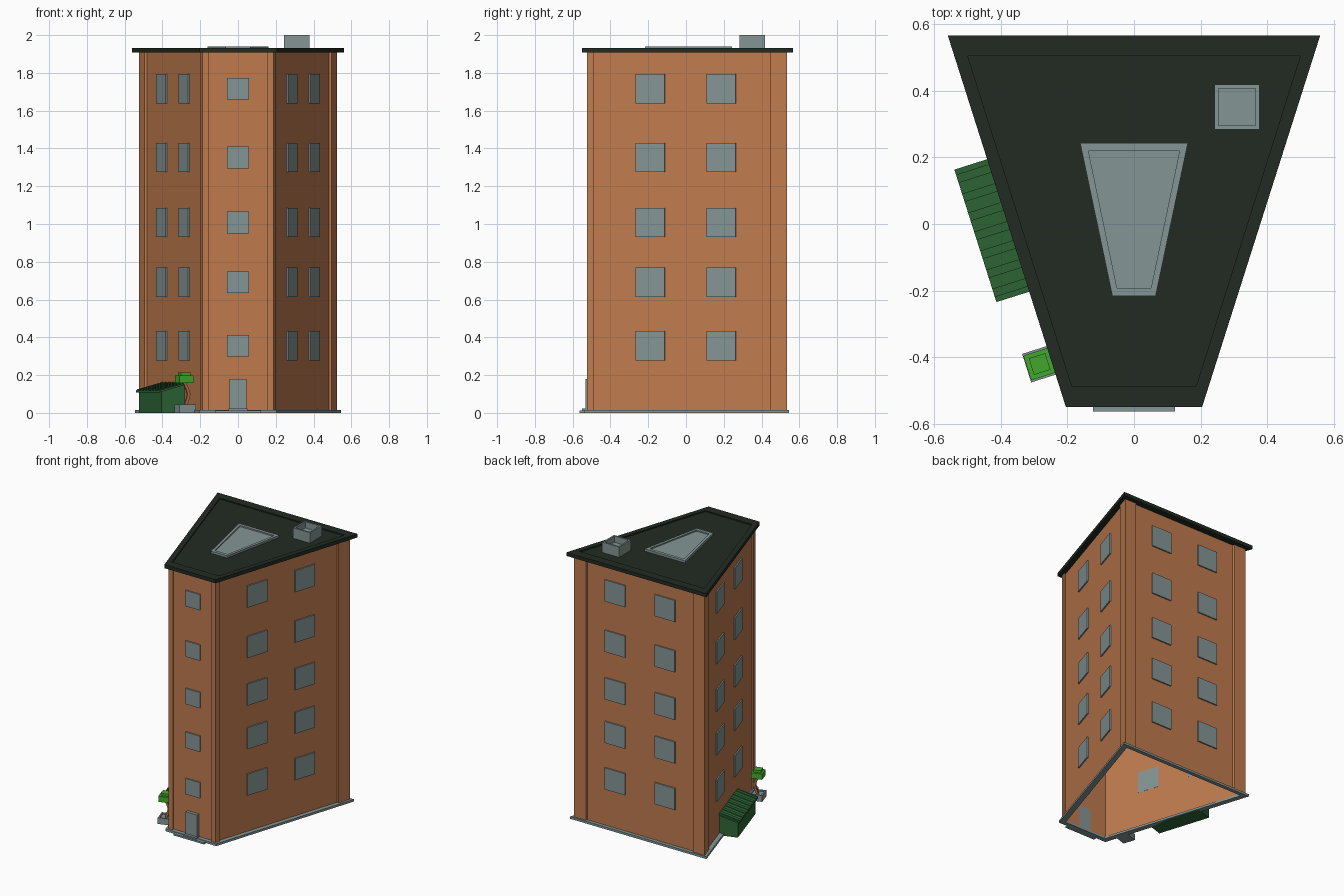
import bpy, bmesh, math
from mathutils import Vector

if "Cube" in bpy.data.objects:
    bpy.data.objects.remove(bpy.data.objects["Cube"])


def mat(name, r, g, b):
    m = bpy.data.materials.new(name)
    m.diffuse_color = (r, g, b, 1)
    m.use_nodes = True
    m.node_tree.nodes["Principled BSDF"].inputs["Base Color"].default_value = m.diffuse_color
    return m


BRICK = mat("orange_brick", .52, .197, .076)
GREY = mat("blue_grey", .235, .30, .30)
ROOF = mat("dark_roof", .015, .024, .016)
GREEN = mat("bin_green", .026, .13, .036)
LEAF = mat("leaf_green", .055, .39, .027)
BARK = mat("bark_brown", .42, .15, .06)


def loft(name, loops, material, caps=(True, True), closed=False):
    """Skin a run of equal-length point loops, optionally capped."""
    bm = bmesh.new()
    rows = [[bm.verts.new(p) for p in lp] for lp in loops]
    pairs = list(zip(rows, rows[1:])) + ([(rows[-1], rows[0])] if closed else [])
    for a, b in pairs:
        n = len(a)
        for i in range(n):
            j = (i + 1) % n
            bm.faces.new((a[i], a[j], b[j], b[i]))
    if not closed:
        if caps[0]:
            bm.faces.new(rows[0][::-1])
        if caps[1]:
            bm.faces.new(rows[-1])
    bmesh.ops.recalc_face_normals(bm, faces=bm.faces)
    me = bpy.data.meshes.new(name)
    bm.to_mesh(me)
    bm.free()
    me.materials.append(material)
    ob = bpy.data.objects.new(name, me)
    bpy.context.collection.objects.link(ob)
    return ob


def at(poly, z):
    return [Vector((x, y, z)) for x, y in poly]


def trap(yf, wf, yb, wb):
    return [(-wf, yf), (wf, yf), (wb, yb), (-wb, yb)]


def tray(name, outer, inner, z0, z1, floor, material):
    return loft(name, [at(outer, z0), at(outer, z1), at(inner, z1), at(inner, floor)], material)


class Frame:
    """Wall-aligned frame: u along the wall, v outwards, z up."""
    def __init__(self, ox, oy, nx, ny):
        self.o = Vector((ox, oy, 0))
        self.n = Vector((nx, ny, 0)).normalized()
        self.t = Vector((-self.n.y, self.n.x, 0))

    def p(self, u, v, z):
        return self.o + self.t * u + self.n * v + Vector((0, 0, z))

    def rect(self, u0, u1, v0, v1, z):
        return [self.p(u, v, z) for u, v in ((u0, v0), (u1, v0), (u1, v1), (u0, v1))]

    def box(self, name, u0, u1, v0, v1, z0, z1, material):
        return loft(name, [self.rect(u0, u1, v0, v1, z) for z in (z0, z1)], material)


SLOPE = .3176
INSET = .013


def wall_x(y):
    return .188 + (y + .524) * SLOPE - INSET * math.hypot(1, SLOPE)


# walls: open shell, recessed behind the corner piers
YF, YB = -.524 + INSET, .534 - INSET
body = trap(YF, wall_x(YF), YB, wall_x(YB))
loft("walls", [at(body, .005), at(body, 1.915)], BRICK, caps=(False, False))

# corner piers, L-shaped in plan
outer = [Vector(p) for p in trap(-.524, .188, .534, .524)]
for i, c in enumerate(outer):
    e1 = (outer[i - 1] - c).normalized()
    e2 = (outer[(i + 1) % 4] - c).normalized()
    size = .035 if i < 2 else .095
    t = .016
    plan = [c, c + e1 * size, c + e1 * size + e2 * t, c + (e1 + e2) * t,
            c + e2 * size + e1 * t, c + e2 * size]
    loft("corner_pier", [at(plan, .01), at(plan, 1.915)], BRICK)

# base kerb ring
kerb_out = trap(-.54, .203, .546, .546)
kerb_in = trap(-.508, .170, .518, .498)
loft("base_kerb", [at(kerb_out, 0), at(kerb_out, .016), at(kerb_in, .016), at(kerb_in, 0)],
     GREY, closed=True)

# roof slab with sunken top
tray("roof", trap(-.55, .205, .567, .56), trap(-.487, .187, .505, .5),
     1.907, 1.933, 1.925, ROOF)

# skylight and chimney
tray("skylight", trap(-.217, .065, .243, .162), trap(-.193, .051, .22, .137),
     1.92, 1.941, 1.932, GREY)
sq = lambda a: [(.31 - a, .352 - a), (.31 + a, .352 - a), (.31 + a, .352 + a), (.31 - a, .352 + a)]
tray("chimney", sq(.0675), sq(.056), 1.92, 2.0, 1.955, GREY)

# wall frames
front = Frame(0, YF, 0, -1)
back = Frame(0, YB, 0, 1)
right = Frame(wall_x(0), 0, 1, -SLOPE)
left = Frame(-wall_x(0), 0, -1, -SLOPE)

# windows on five floors
for z in (.356, .692, 1.008, 1.352, 1.717):
    front.box("front_window", -.058, .058, -.001, .009, z - .057, z + .057, GREY)
    for f, d in ((back, .2), (right, .197), (left, .197)):
        for s in (-d, d):
            f.box("window", s - .081, s + .081, -.001, .009, z - .078, z + .078, GREY)

# door and entrance steps
front.box("door", -.046, .046, -.001, .022, .014, .18, GREY)
front.box("lower_step", -.123, .123, .0, .053, 0, .012, GREY)
front.box("upper_step", -.05, .05, .0, .04, .01, .022, GREY)

# bin shelter against the left wall: wedge body, sloping ribbed lid
shed = Frame(-.355, .003, -1, -SLOPE)


def wedge(name, u0, u1, prof):
    loft(name, [[shed.p(u, v, z) for v, z in prof] for u in (u0, u1)], GREEN)


wedge("bin_shelter_body", -.196, .196, [(-.012, 0), (.115, 0), (.115, .115), (-.012, .15)])
wedge("bin_shelter_lid", -.209, .209, [(-.012, .148), (.128, .109), (.128, .119), (-.012, .158)])
for k in range(7):
    u = -.18 + k * .06
    wedge("lid_rib", u - .013, u + .013,
          [(-.012, .155), (.128, .116), (.128, .124), (-.012, .163)])

# planter with soil well
planter = Frame(-.28, -.42, -1, -SLOPE)
sqp = lambda a, z: planter.rect(-a, a, -a, a, z)
loft("planter", [sqp(.045, 0), sqp(.045, .045), sqp(.035, .045), sqp(.035, .036)], GREY)

# bent trunk
bends = ((0, .034), (-.012, .07), (-.02, .098), (-.012, .125), (.004, .16))
loft("tree_trunk", [planter.rect(-.008, .008, v - .008, v + .008, z) for v, z in bends], BARK)

# blocky foliage
planter.box("foliage", -.039, .039, -.035, .043, .157, .198, LEAF)
planter.box("foliage_top", -.026, .026, -.022, .030, .196, .215, LEAF)
